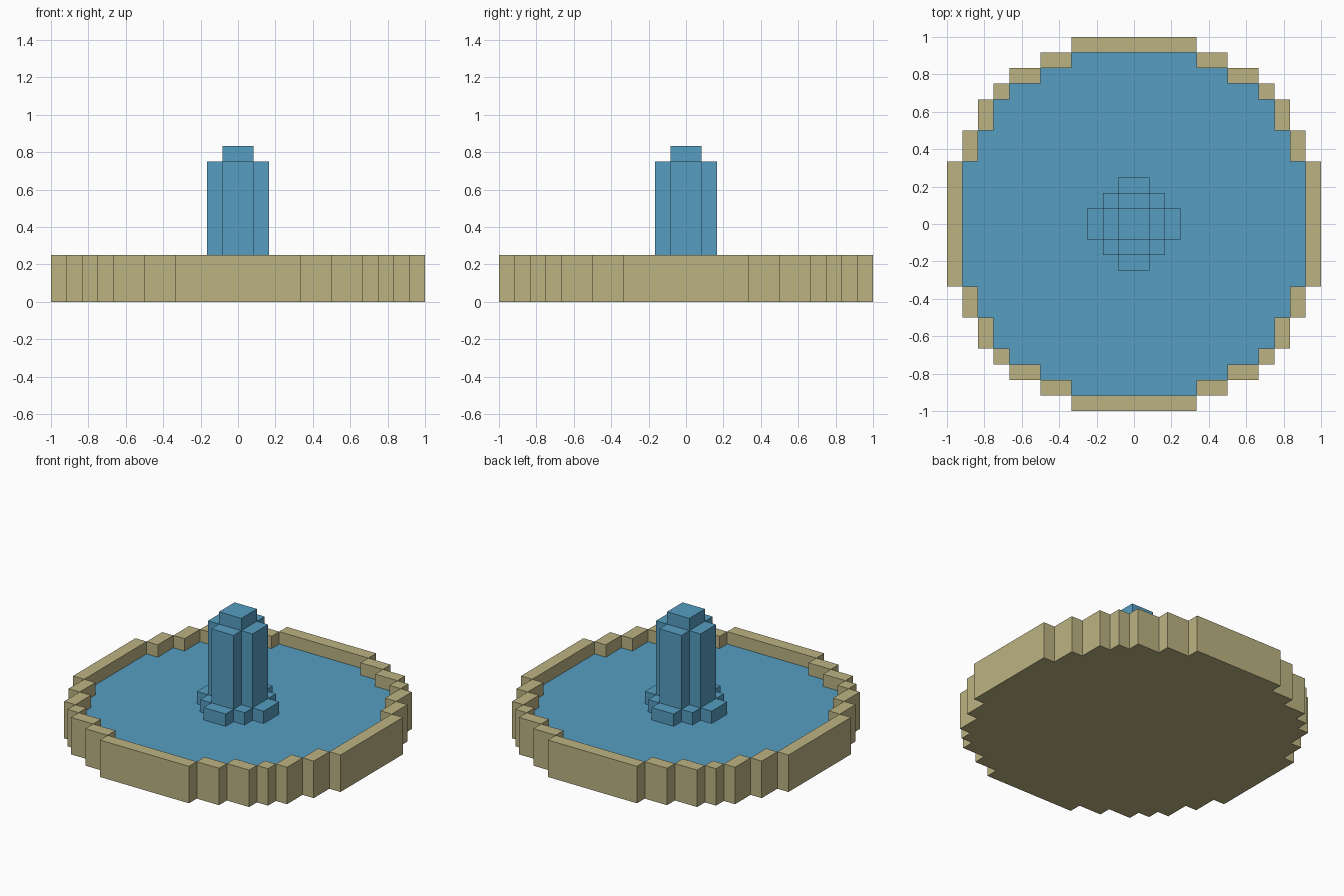
import bpy
import bmesh

cube = bpy.data.objects.get("Cube")
if cube:
    bpy.data.objects.remove(cube, do_unlink=True)

U = 1 / 12  # one block


def material(name, color):
    mat = bpy.data.materials.new(name)
    mat.use_nodes = True
    mat.diffuse_color = color
    bsdf = next(n for n in mat.node_tree.nodes if n.type == 'BSDF_PRINCIPLED')
    bsdf.inputs["Base Color"].default_value = color
    return mat


stone = material("sandstone", (0.50, 0.45, 0.225, 1))
blue = material("water_blue", (0.092, 0.337, 0.533, 1))


def quarter_turns(points):
    """The points rotated by 0, 90, 180 and 270 degrees."""
    for _ in range(4):
        yield points
        points = [(-y, x) for x, y in points]


def stepped_outline(corners):
    """Closed staircase outline from the outer corners of one quadrant."""
    quadrant = [corners[0]]
    for a, b in zip(corners, corners[1:]):
        quadrant += [(b[0], a[1]), b]
    return [p for turn in quarter_turns(quadrant) for p in turn]


def prisms(name, outlines, z0, z1, mat):
    """One object made of outlines extruded from z0 to z1, in blocks."""
    bm = bmesh.new()
    for outline in outlines:
        face = bm.faces.new([bm.verts.new((x * U, y * U, z0 * U)) for x, y in outline])
        top = bmesh.ops.extrude_face_region(bm, geom=[face], use_keep_orig=True)
        verts = [g for g in top["geom"] if isinstance(g, bmesh.types.BMVert)]
        bmesh.ops.translate(bm, verts=verts, vec=(0, 0, (z1 - z0) * U))
    bmesh.ops.recalc_face_normals(bm, faces=bm.faces)
    mesh = bpy.data.meshes.new(name)
    bm.to_mesh(mesh)
    bm.free()
    mesh.materials.append(mat)
    obj = bpy.data.objects.new(name, mesh)
    bpy.context.collection.objects.link(obj)
    return obj


def box(x0, x1, y0, y1):
    return [(x0, y0), (x1, y0), (x1, y1), (x0, y1)]


# Basin: floor and water share the stepped round outline
pool = [(11, 4), (10, 6), (9, 8), (8, 9), (6, 10), (4, 11)]
prisms("basin_floor", [stepped_outline(pool)], 0, 1, stone)
prisms("pool_water", [stepped_outline(pool)], 1, 2, blue)

# Rim wall: a long block on each side and small blocks around each corner
blocks = [box(11, 12, -4, 4)]
blocks += [box(b[0], a[0], a[1], b[1]) for a, b in zip(pool, pool[1:])]
prisms("rim_wall", [t for block in blocks for t in quarter_turns(block)], 0, 3, stone)

# Water jet: splash at the foot, cross-shaped column, cap
prisms("jet_splash", [stepped_outline([(3, 1), (2, 2), (1, 3)])], 2, 3, blue)
prisms("jet_column", [stepped_outline([(2, 1), (1, 2)])], 3, 9, blue)
prisms("jet_cap", [stepped_outline([(1, 1)])], 9, 10, blue)
